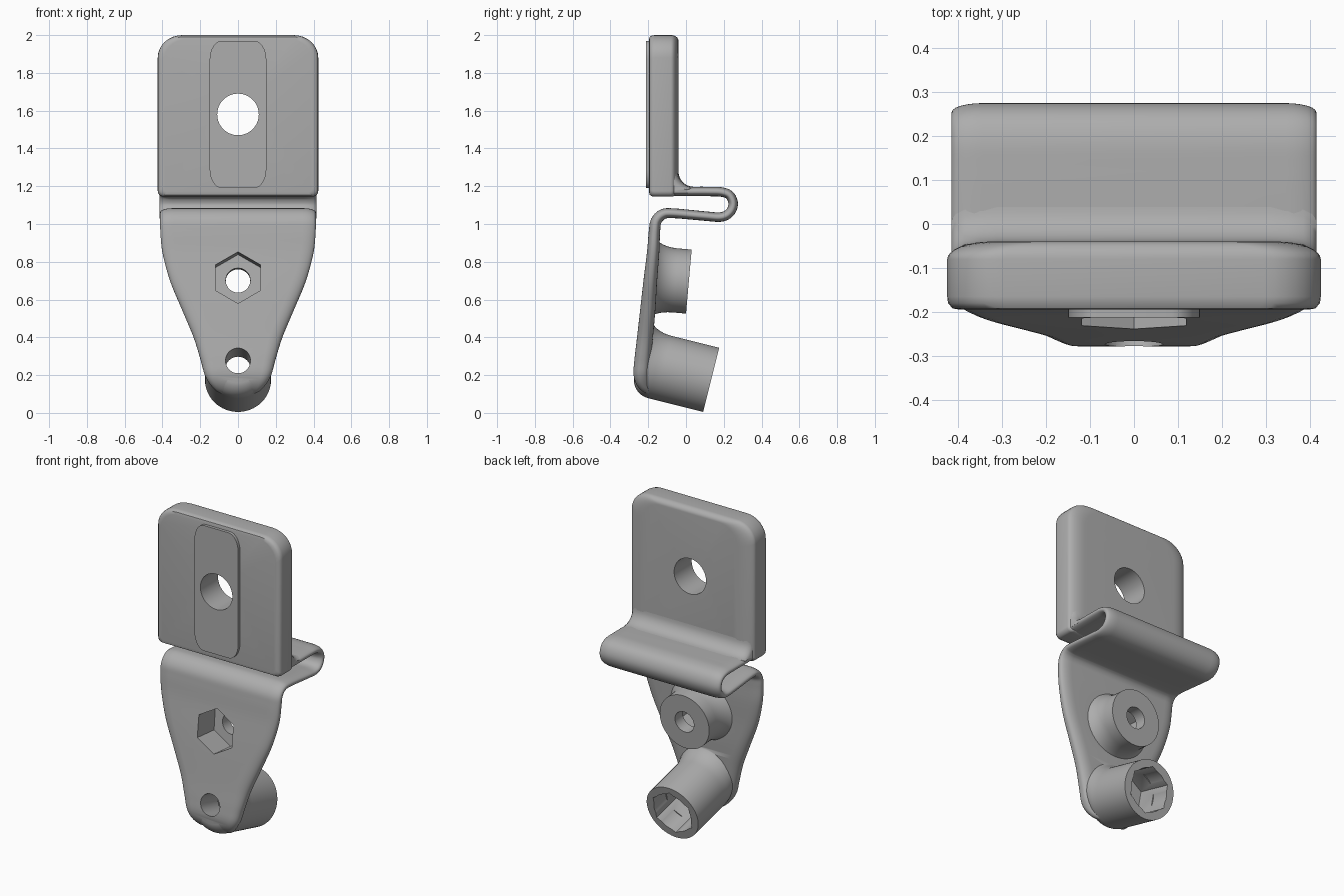
import bpy, bmesh
from math import sin, cos, pi, sqrt
from mathutils import Vector

old = bpy.data.objects.get("Cube")
if old:
    bpy.data.objects.remove(old, do_unlink=True)

grey = bpy.data.materials.new("plain grey")
grey.use_nodes = True
colour = (0.42, 0.42, 0.42, 1)
grey.diffuse_color = colour
grey.node_tree.nodes["Principled BSDF"].inputs["Base Color"].default_value = colour


def loft(name, rings):
    """Closed skin through equal-length rings of points, capped at both ends."""
    bm = bmesh.new()
    rows = [[bm.verts.new(p) for p in ring] for ring in rings]
    n = len(rows[0])
    for a, b in zip(rows, rows[1:]):
        for i in range(n):
            j = (i + 1) % n
            bm.faces.new((a[i], a[j], b[j], b[i]))
    bm.faces.new(rows[0])
    bm.faces.new(rows[-1])
    bmesh.ops.recalc_face_normals(bm, faces=bm.faces)
    mesh = bpy.data.meshes.new(name)
    bm.to_mesh(mesh)
    bm.free()
    mesh.materials.append(grey)
    obj = bpy.data.objects.new(name, mesh)
    bpy.context.collection.objects.link(obj)
    return obj


def rounded(a, b, corners, n=8):
    """Rounded rectangle of half sizes a, b; one (rx, ry) per corner."""
    pts = []
    signs = [(1, 1), (-1, 1), (-1, -1), (1, -1)]
    for k, ((sx, sy), (rx, ry)) in enumerate(zip(signs, corners)):
        for i in range(n + 1):
            t = (k + i / n) * pi / 2
            pts.append((sx * (a - rx) + rx * cos(t), sy * (b - ry) + ry * sin(t)))
    return pts


def tube(name, centre, axis, stations, radius, sides=64, turn=0.0):
    """Rings along an axis in the yz plane; radius(s, angle) shapes the skin."""
    up = Vector((0, -axis.z, axis.y))
    rings = []
    for s in stations:
        ring = []
        for i in range(sides):
            t = 2 * pi * i / sides + turn
            r = radius(s, t)
            ring.append(centre + axis * s + Vector((r * cos(t), 0, 0)) + up * (r * sin(t)))
        rings.append(ring)
    return loft(name, rings)


def prism(centre, axis, start, end, r, sides=48, turn=0.0):
    return tube("cutter", centre, axis, (start, end), lambda s, t: r, sides, turn)


def combine(target, others, operation):
    bpy.context.view_layer.objects.active = target
    for other in others:
        other.hide_render = True
        mod = target.modifiers.new("join or cut", "BOOLEAN")
        mod.operation = operation
        mod.solver = "EXACT"
        mod.object = other
        bpy.ops.object.modifier_apply(modifier=mod.name)
        bpy.data.objects.remove(other, do_unlink=True)


def flare(s, start, depth):
    t = min(max((s - start) / depth, 0), 1)
    return 1 - sqrt(1 - (1 - t) ** 2)


# Upper mounting plate, with softly rolled rear edges
levels = [(-0.195, 0.03, 0.02), (-0.192, 0.012, 0.009), (-0.18, 0.002, 0.002),
          (-0.165, 0, 0)]
for i in range(9):
    t = i / 8 * pi / 2
    levels.append((-0.08 + 0.04 * sin(t), 0.1 * (1 - cos(t)), 0.03 * (1 - cos(t))))
rings = []
for y, dx, dz in levels:
    shape = rounded(0.425 - dx, 0.4275 - dz, [(0.13, 0.12)] * 2 + [(0.03, 0.03)] * 2)
    rings.append([(x, y, 1.5725 + z) for x, z in shape])
mounting_plate = loft("mounting_plate", rings)

# Thin raised pad on the plate front
shape = rounded(0.15, 0.39, [(0.065, 0.1)] * 4)
front_pad = loft("front_pad", [[(x, y, 1.58 + z) for x, z in shape] for y in (-0.213, -0.19)])

# Round hole through plate and pad
back = Vector((0, 1, 0))
for part in (mounting_plate, front_pad):
    combine(part, [prism(Vector((0, 0, 1.58)), back, -0.4, 0.2, 0.11, 64)], "DIFFERENCE")

# Concave fillet between plate and flexure
section = [(-0.09, 1.18), (-0.09, 1.28)]
for i in range(9):
    t = i / 8 * pi / 2
    section.append((0.04 - 0.08 * cos(t), 1.28 - 0.083 * sin(t)))
section.append((0.04, 1.18))
half = [(0.415, 0.03), (0.405, 0.017), (0.385, 0.007), (0.35, 0.002), (0.31, 0)]
ends = [(-x, d) for x, d in half] + [(x, d) for x, d in reversed(half)]
corner_fillet = loft("corner_fillet", [[(x, y - d, z - d * 0.5) for y, z in section] for x, d in ends])

# Folded flexure running into the tapered lower arm: y, z, thickness, half width
path = [Vector(p) for p in (
    (-0.13, 1.172, 0.05, 0.412), (0, 1.172, 0.05, 0.415), (0.12, 1.172, 0.05, 0.415),
    (0.19, 1.169, 0.05, 0.415), (0.233, 1.15, 0.05, 0.415), (0.25, 1.105, 0.05, 0.415),
    (0.231, 1.06, 0.05, 0.415), (0.185, 1.037, 0.05, 0.415), (0.1, 1.042, 0.05, 0.415),
    (-0.07, 1.057, 0.052, 0.413), (-0.125, 1.05, 0.055, 0.412), (-0.158, 1.015, 0.058, 0.412),
    (-0.167, 0.96, 0.06, 0.411), (-0.174, 0.85, 0.065, 0.4), (-0.189, 0.7, 0.072, 0.36),
    (-0.202, 0.55, 0.08, 0.298), (-0.217, 0.4, 0.084, 0.235), (-0.23, 0.28, 0.086, 0.198),
    (-0.234, 0.2, 0.086, 0.175), (-0.212, 0.15, 0.08, 0.14), (-0.17, 0.125, 0.07, 0.09))]
padded = [2 * path[0] - path[1]] + path + [2 * path[-1] - path[-2]]
samples = []
for p0, p1, p2, p3 in zip(padded, padded[1:], padded[2:], padded[3:]):
    for i in range(6):
        t = i / 6
        samples.append((p1 * 2 + (p2 - p0) * t + (p0 * 2 - p1 * 5 + p2 * 4 - p3) * t ** 2
                        + (p1 * 3 - p0 - p2 * 3 + p3) * t ** 3) / 2)
samples.append(path[-1])
rings = []
for i, (y, z, thick, width) in enumerate(samples):
    step = samples[min(i + 1, len(samples) - 1)] - samples[max(i - 1, 0)]
    normal = Vector((-step[1], step[0])).normalized()
    shape = rounded(width, thick / 2, [(min(0.07, width * 0.3), thick * 0.42)] * 4, 6)
    rings.append([(a, y + b * normal.x, z + b * normal.y) for a, b in shape])
lower_arm = loft("flexure_and_lower_arm", rings)

# Upper boss, flaring widely to the sides where it meets the arm
boss_at = Vector((0, 0.015, 0.695))
boss_axis = Vector((0, 0.996, -0.088)).normalized()
boss = tube("boss", boss_at, boss_axis,
            [-0.2 + 0.13 * (i / 12) ** 1.5 for i in range(13)] + [0],
            lambda s, t: 0.17 + flare(s, -0.2, 0.13) * (0.06 + 0.06 * cos(t) ** 2))

# Lower socket, rounded underneath at the front and flared on top
socket_at = Vector((0, 0.133, 0.175))
socket_axis = Vector((0, 0.97, -0.243)).normalized()


def socket_radius(s, t):
    k = (1 + sin(t)) / 2
    k = k * k * (3 - 2 * k)
    inset = min(max((-0.3 - s) / 0.1, 0), 1)
    dome = 0.075 + 0.1 * sqrt(1 - inset ** 2)
    return dome * (1 - k) + (0.175 + 0.065 * flare(s, -0.38, 0.12)) * k


socket = tube("socket", socket_at, socket_axis,
              [-0.4 + 0.15 * i / 18 for i in range(19)] + [0], socket_radius)
combine(lower_arm, [boss, socket], "UNION")

# Hexagonal pocket and bolt hole in the boss; stepped hexagonal bore in the socket
combine(lower_arm, [
    prism(boss_at, boss_axis, -0.4, -0.075, 0.137, 6, pi / 6),
    prism(boss_at, boss_axis, -0.3, 0.1, 0.065),
    prism(socket_at, socket_axis, -0.6, 0.1, 0.066),
    prism(socket_at, socket_axis, -0.24, 0.1, 0.14, 6, pi / 6),
    prism(socket_at, socket_axis, -0.12, 0.11, 0.127),
], "DIFFERENCE")

# Smooth shading with crisp machined edges
for part in (mounting_plate, front_pad, corner_fillet, lower_arm):
    bpy.ops.object.select_all(action="DESELECT")
    part.select_set(True)
    bpy.context.view_layer.objects.active = part
    bpy.ops.object.shade_smooth_by_angle(angle=0.7)
